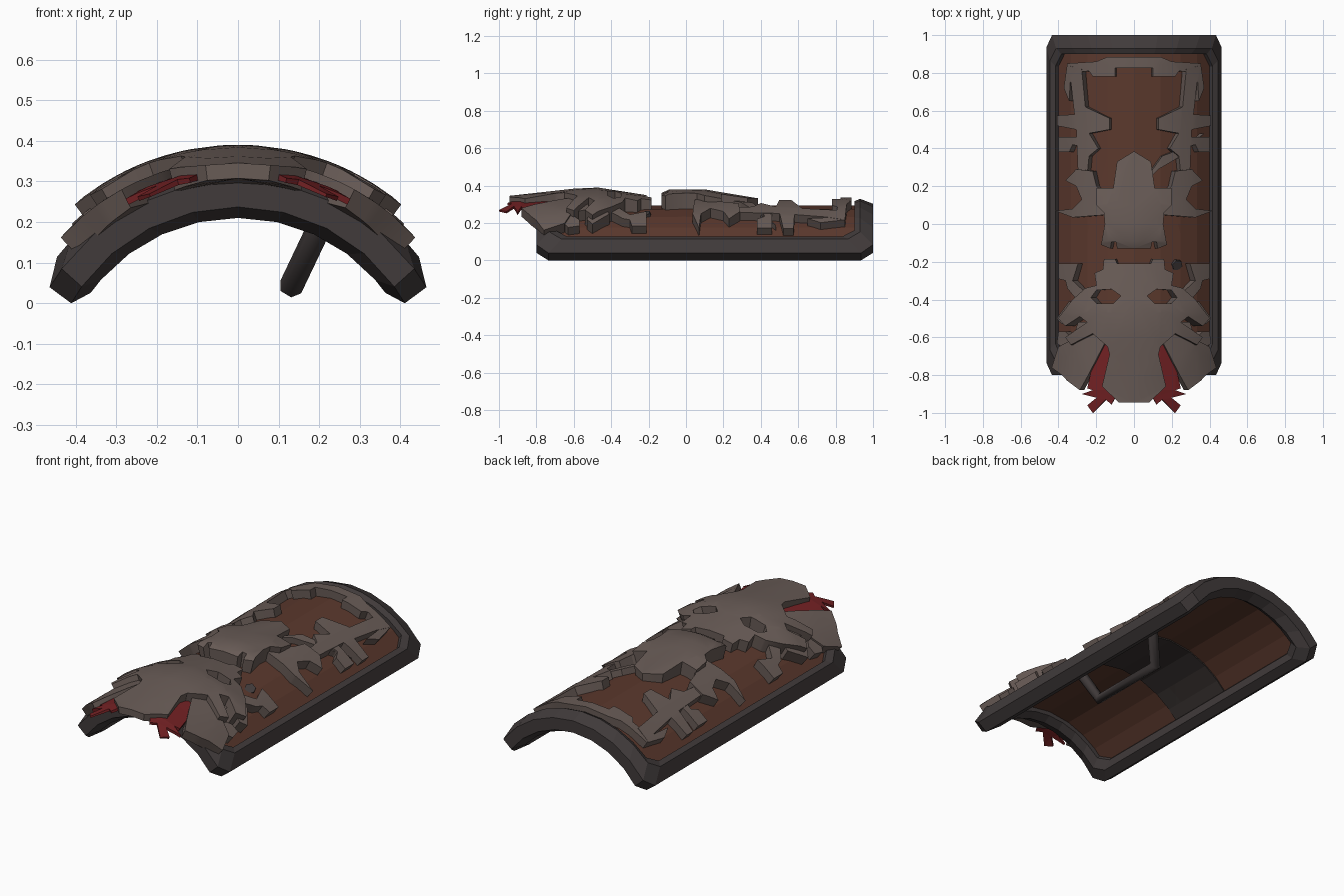
import bpy, bmesh, math
from mathutils import Vector

if "Cube" in bpy.data.objects:
    bpy.data.objects.remove(bpy.data.objects["Cube"])

T = math.radians(53.5)      # half opening angle of the curved shield
CZ = -0.304                 # height of the arc centre


def mat(name, c):
    m = bpy.data.materials.new(name)
    m.diffuse_color = (*c, 1)
    m.use_nodes = True
    m.node_tree.nodes["Principled BSDF"].inputs["Base Color"].default_value = m.diffuse_color
    return m


FRAME = mat("dark frame", (0.052, 0.043, 0.043))
BOARD = mat("brown board", (0.105, 0.040, 0.026))
ORN = mat("grey brown carving", (0.140, 0.106, 0.094))
RED = mat("dark red", (0.170, 0.015, 0.017))
BAND = mat("dark band", (0.040, 0.032, 0.030))


def bend(th, y, r):
    """Point on the curved shield; the arc tightens slightly to the sides."""
    r -= 0.03 * (th / T) ** 2
    return Vector((r * math.sin(th), y, CZ + r * math.cos(th)))


def lerp(table, y):
    if y <= table[0][0]:
        return table[0][1]
    for (a, va), (b, vb) in zip(table, table[1:]):
        if y <= b:
            return va + (vb - va) * (y - a) / (b - a)
    return table[-1][1]


def finish(bm, name, material, smooth=False):
    bmesh.ops.recalc_face_normals(bm, faces=bm.faces)
    me = bpy.data.meshes.new(name)
    bm.to_mesh(me)
    bm.free()
    me.materials.append(material)
    ob = bpy.data.objects.new(name, me)
    bpy.context.collection.objects.link(ob)
    if smooth:
        bpy.ops.object.select_all(action='DESELECT')
        ob.select_set(True)
        bpy.context.view_layer.objects.active = ob
        bpy.ops.object.shade_smooth_by_angle(angle=math.radians(30))
    return ob


def plate(name, material, polys, top, bot, mirror=True, smooth=True):
    """Outlines seen from above, bent over the arc and given thickness."""
    top = top if isinstance(top, list) else [(0, top)]
    bot = bot if isinstance(bot, list) else [(0, bot)]
    flat = bmesh.new()
    for s in ((1, -1) if mirror else (1,)):
        for p in polys:
            flat.faces.new([flat.verts.new((s * x, y, 0)) for x, y in p])
    bmesh.ops.recalc_face_normals(flat, faces=flat.faces)
    bmesh.ops.triangulate(flat, faces=flat.faces[:])
    bmesh.ops.remove_doubles(flat, verts=flat.verts, dist=0.0005)
    cuts = [((x, 0, 0), (1, 0, 0)) for x in (-.34, -.25, -.14, 0, .14, .25, .34)]
    cuts += [((0, y, 0), (0, 1, 0)) for y, _ in top + bot]
    for co, no in cuts:
        bmesh.ops.bisect_plane(flat, geom=flat.verts[:] + flat.edges[:] + flat.faces[:],
                               dist=0.0005, plane_co=co, plane_no=no)
    bm = bmesh.new()
    up, lo = {}, {}
    for v in flat.verts:
        x, y, _ = v.co
        rt = lerp(top, y)
        th = math.asin(max(-.99, min(.99, x / rt)))
        up[v] = bm.verts.new(bend(th, y, rt))
        lo[v] = bm.verts.new(bend(th, y, lerp(bot, y)))
    for f in flat.faces:
        bm.faces.new([up[v] for v in f.verts])
        bm.faces.new([lo[v] for v in reversed(f.verts)])
    for e in flat.edges:
        if len(e.link_faces) == 1:
            a, b = e.verts
            bm.faces.new((up[a], up[b], lo[b], lo[a]))
    flat.free()
    return finish(bm, name, material, smooth)


# Frame: a faceted profile swept round the curved, corner-cut outline
def outline(d):
    t = T - d / 0.6
    a, yf, yb, c = t * 0.9, -0.8 + d, 1 - d, 0.065
    arc = [a * i / 4 for i in range(-4, 5)]
    return ([(th, yf) for th in arc] + [(t, yf + c), (t, yb - c)]
            + [(th, yb) for th in reversed(arc)] + [(-t, yb - c), (-t, yf + c)])


bm = bmesh.new()
profile = [(0, .541), (0, .607), (.07, .634), (.1, .62), (.1, .54), (.06, .514)]
rings = [[bm.verts.new(bend(th, y, r)) for th, y in outline(d)] for d, r in profile]
for i, ring in enumerate(rings):
    nxt = rings[(i + 1) % len(rings)]
    for j in range(len(ring)):
        k = (j + 1) % len(ring)
        bm.faces.new((ring[j], ring[k], nxt[k], nxt[j]))
finish(bm, "frame", FRAME)

# Board and the band across its inside
plate("board", BOARD, [[(0, -.73), (.42, -.73), (.42, .93), (0, .93)]], .597, .565, smooth=False)
plate("inner_band", BAND, [[(0, -.1), (.40, -.1), (.40, .3), (0, .3)]], .566, .558, smooth=False)

# Grip behind the board
cu = bpy.data.curves.new("grip", 'CURVE')
cu.dimensions = '3D'
cu.bevel_depth, cu.bevel_resolution, cu.use_fill_caps = 0.03, 1, True
sp = cu.splines.new('POLY')
path = [(.23, -.22, .25), (.13, -.13, .04), (.13, .33, .04), (.23, .42, .25)]
sp.points.add(3)
for p, co in zip(sp.points, path):
    p.co = (*co, 1)
cu.materials.append(FRAME)
grip = bpy.data.objects.new("grip", cu)
bpy.context.collection.objects.link(grip)

# Mask: upper and lower halves meet along the eye line, leaving eye holes
eye_top = [(.33, -.40), (.23, -.39), (.2, -.35), (.12, -.345), (.07, -.38), (0, -.38)]
eye_low = [(0, -.38), (.07, -.38), (.11, -.42), (.2, -.42), (.23, -.39), (.33, -.40)]
plate("mask", ORN, [
    [(0, -.21), (.09, -.21), (.1, -.185), (.16, -.185), (.165, -.24), (.21, -.26),
     (.2, -.325), (.26, -.34)] + eye_top,
    eye_low + [(.41, -.5), (.37, -.54), (.29, -.49), (.25, -.52), (.37, -.6), (.34, -.64),
               (.22, -.58), (.14, -.65), (.13, -.69), (.17, -.86), (.08, -.945), (0, -.945)]],
    [(-.95, .649), (-.6, .688), (-.47, .694), (-.19, .65)],
    [(-.95, .612), (-.8, .60), (-.7, .585)])

# Cheeks and side blocks beside the mask
plate("cheeks", ORN, [[(.14, -.52), (.3, -.52), (.33, -.61), (.41, -.65), (.45, -.76),
                       (.39, -.80), (.36, -.83), (.29, -.88), (.25, -.81), (.16, -.64)]],
      .658, [(-.9, .61), (-.7, .585)])
plate("brow_blocks", ORN, [[(.30, -.21), (.41, -.21), (.41, -.29), (.37, -.30), (.36, -.34),
                            (.30, -.41), (.24, -.38), (.33, -.30)]], .648, .585)
plate("temple_arms", ORN, [[(.22, -.45), (.35, -.41), (.42, -.50), (.39, -.53), (.3, -.50)]],
      .662, .585)
plate("side_hooks", ORN, [[(.37, -.57), (.41, -.57), (.42, -.63), (.36, -.68), (.32, -.62)]],
      .648, .585)

# Red tongues under the mask's beak
plate("red_tongues", RED, [[(.13, -.64), (.17, -.64), (.22, -.74), (.25, -.87), (.22, -.88),
                            (.28, -.9), (.20, -.92), (.25, -.96), (.22, -1.0), (.15, -.93),
                            (.12, -.955), (.10, -.92), (.09, -.7)]],
      [(-1, .618), (-.88, .636), (-.7, .636)], [(-1, .61), (-.88, .618), (-.7, .618)],
      smooth=False)

# Central crest
plate("crest", ORN, [[(0, -.13), (.09, -.13), (.095, -.095), (.12, -.095), (.125, -.13),
                      (.175, -.11), (.155, 0), (.16, .06), (.2, .1), (.2, .19), (.11, .19),
                      (.09, .33), (0, .385)]],
      [(-.13, .665), (-.09, .684), (.1, .684), (.38, .637)], .585)

# Curved horns beside the crest
plate("horns", ORN, [[(.43, .07), (.33, .035), (.13, .05), (.15, .15), (.2, .2), (.22, .28),
                      (.31, .29), (.37, .23), (.31, .2), (.28, .13), (.33, .08)]], .652, .585)

# Long side strips with cross arms
plate("side_strips", ORN, [[(.36, .84), (.28, .82), (.26, .62), (.13, .56), (.13, .50),
                            (.24, .48), (.19, .40), (.24, .36), (.25, .26), (.3, .26),
                            (.31, .50), (.42, .52), (.42, .575), (.32, .58), (.34, .75)]],
      .643, .585)
plate("side_studs", ORN, [[(.29, .46), (.41, .46), (.41, .38), (.35, .38), (.33, .42),
                           (.29, .41)]], .64, .585)

# Toothed bar along the top
plate("top_bar", ORN, [[(0, .885), (.14, .885), (.2, .86), (.36, .85), (.38, .72), (.35, .65),
                        (.34, .80), (.24, .81), (.22, .78), (.1, .78), (.1, .825), (0, .825)]],
      .642, .585)

# Single splinter broken from the right strip
plate("splinter", ORN, [[(.02, .18), (.15, .36), (.29, .41), (.38, .48), (.27, .37), (.13, .29)]],
      .632, .585, mirror=False)
